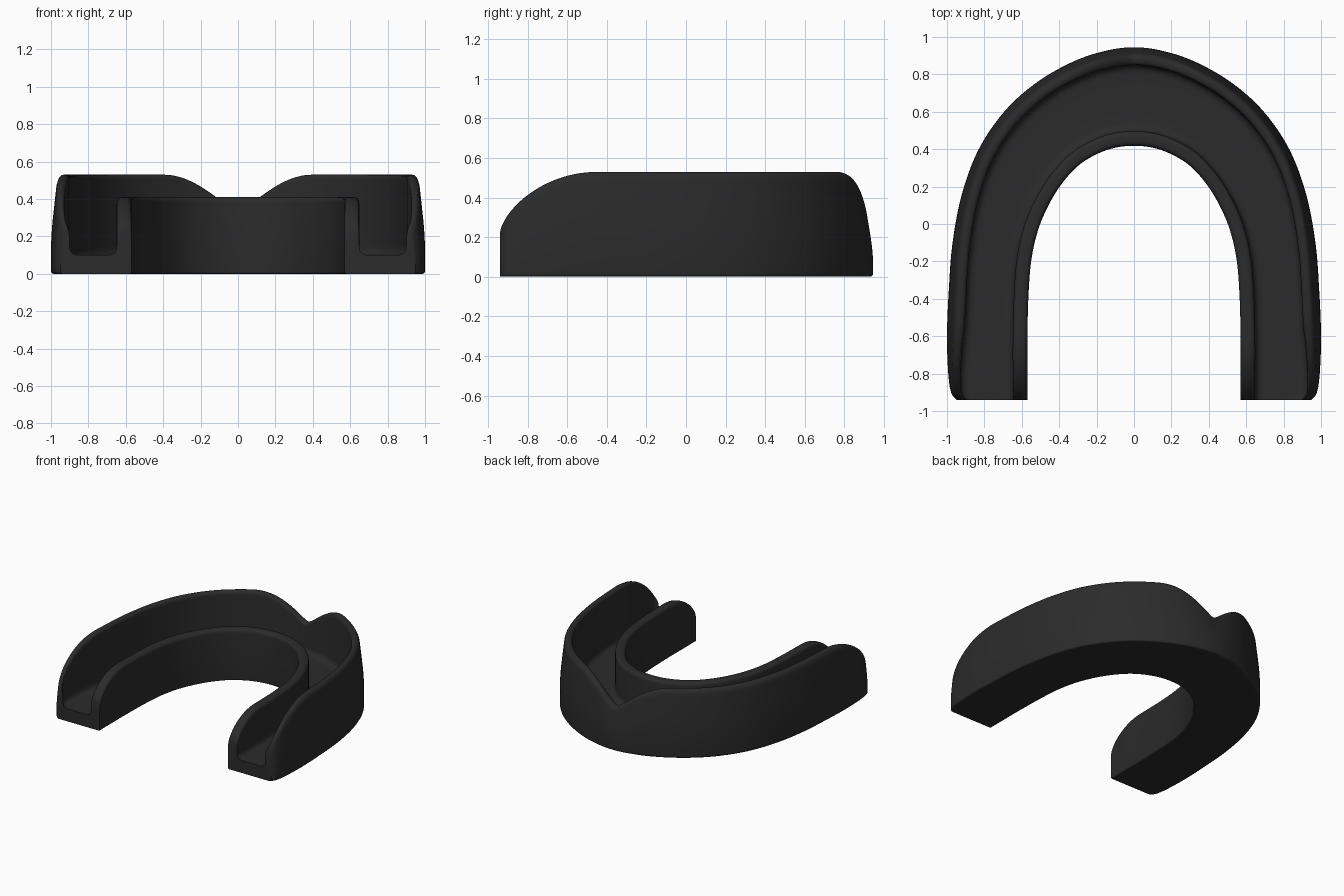
import bpy, bmesh, math
from mathutils import Vector

cube = bpy.data.objects.get("Cube")
if cube:
    bpy.data.objects.remove(cube, do_unlink=True)

black = bpy.data.materials.new("black rubber")
black.use_nodes = True
black.diffuse_color = (0.024, 0.024, 0.024, 1)
black.node_tree.nodes["Principled BSDF"].inputs["Base Color"].default_value = black.diffuse_color

# Matching outer and inner outline points, centre to end of one arm
HALF = [
    (0, .945, 0, .418), (.16, .924, .1, .408), (.33, .866, .2, .373),
    (.52, .757, .3, .31), (.69, .605, .39, .21), (.83, .40, .462, .09),
    (.92, .16, .515, -.04), (.97, -.1, .55, -.2), (.99, -.35, .565, -.4),
    (1.0, -.6, .57, -.62), (.993, -.8, .57, -.8), (.978, -.9, .57, -.9),
    (.95, -.94, .57, -.94),
]
pairs = [Vector(p) for p in HALF]
flip = [Vector((-p[0], p[1], -p[2], p[3])) for p in pairs]
path = flip[:0:-1] + pairs
STEPS = 10


def stations():
    """Smooth curve through the outline pairs."""
    ext = [path[0] * 2 - path[1]] + path + [path[-1] * 2 - path[-2]]
    for a, b, c, d in zip(ext, ext[1:], ext[2:], ext[3:]):
        for i in range(STEPS):
            t = i / STEPS
            yield (b * 2 + (c - a) * t + (a * 2 - b * 5 + c * 4 - d) * t**2
                   + (b * 3 - a - c * 3 + d) * t**3) / 2
    yield path[-1]


def rounded(corners, n=7):
    """Round each (x, z, radius) corner of a polygon."""
    out = []
    for i, (x, z, r) in enumerate(corners):
        p = Vector((x, z))
        ends = []
        for q in (corners[i - 1], corners[(i + 1) % len(corners)]):
            edge = Vector(q[:2]) - p
            ends.append(p + edge.normalized() * min(r, edge.length * .48))
        for k in range(n):
            t = k / (n - 1)
            out.append(ends[0] * (1 - t)**2 + p * 2 * t * (1 - t) + ends[1] * t * t)
    return out


def tip_height(y, top, span):
    """Height of a wall that curves down towards the arm tip."""
    s = min(max((y + .94) / span, 0), 1)
    return .22 + (top - .22) * (1 - (1 - s)**2)**.65


def section(outer, inner, width):
    """Channel profile with a front notch and lowered arm tips."""
    notch = .31 + .22 * math.sin(min(math.hypot(outer.x, .03) / .42, 1) * math.pi / 2)
    high = min(tip_height(outer.y, .53, .5), notch)
    low = tip_height(inner.y, .41, .32)
    wall = .05 + .045 * min(max((outer.y + .94) / .4, 0), 1)
    lip = width - .078
    return rounded([
        (0, 0, .018), (0, high * .4, .1), (wall * .38, high, .05),
        (wall, high, .03), (wall, .1, .05), (lip, .1, .05),
        (lip, low, .03), (width, low, .03), (width, 0, .01),
    ])


# Sweep the channel profile around the arch and close both ends
bm = bmesh.new()
rings = []
for st in stations():
    outer, inner = Vector(st[:2]), Vector(st[2:])
    width = (inner - outer).length
    across = (inner - outer) / width
    ring = []
    for d, z in section(outer, inner, width):
        p = outer + across * d
        ring.append(bm.verts.new((p.x, p.y, z)))
    rings.append(ring)
for a, b in zip(rings, rings[1:]):
    for i in range(len(a)):
        bm.faces.new((a[i - 1], a[i], b[i], b[i - 1]))
bm.faces.new(rings[0])
bm.faces.new(rings[-1][::-1])
bmesh.ops.recalc_face_normals(bm, faces=bm.faces)
mesh = bpy.data.meshes.new("mouthguard_tray")
bm.to_mesh(mesh)
bm.free()
mesh.materials.append(black)
tray = bpy.data.objects.new("mouthguard_tray", mesh)
bpy.context.collection.objects.link(tray)
bpy.context.view_layer.objects.active = tray
tray.select_set(True)
bpy.ops.object.shade_smooth_by_angle(angle=math.radians(50))
